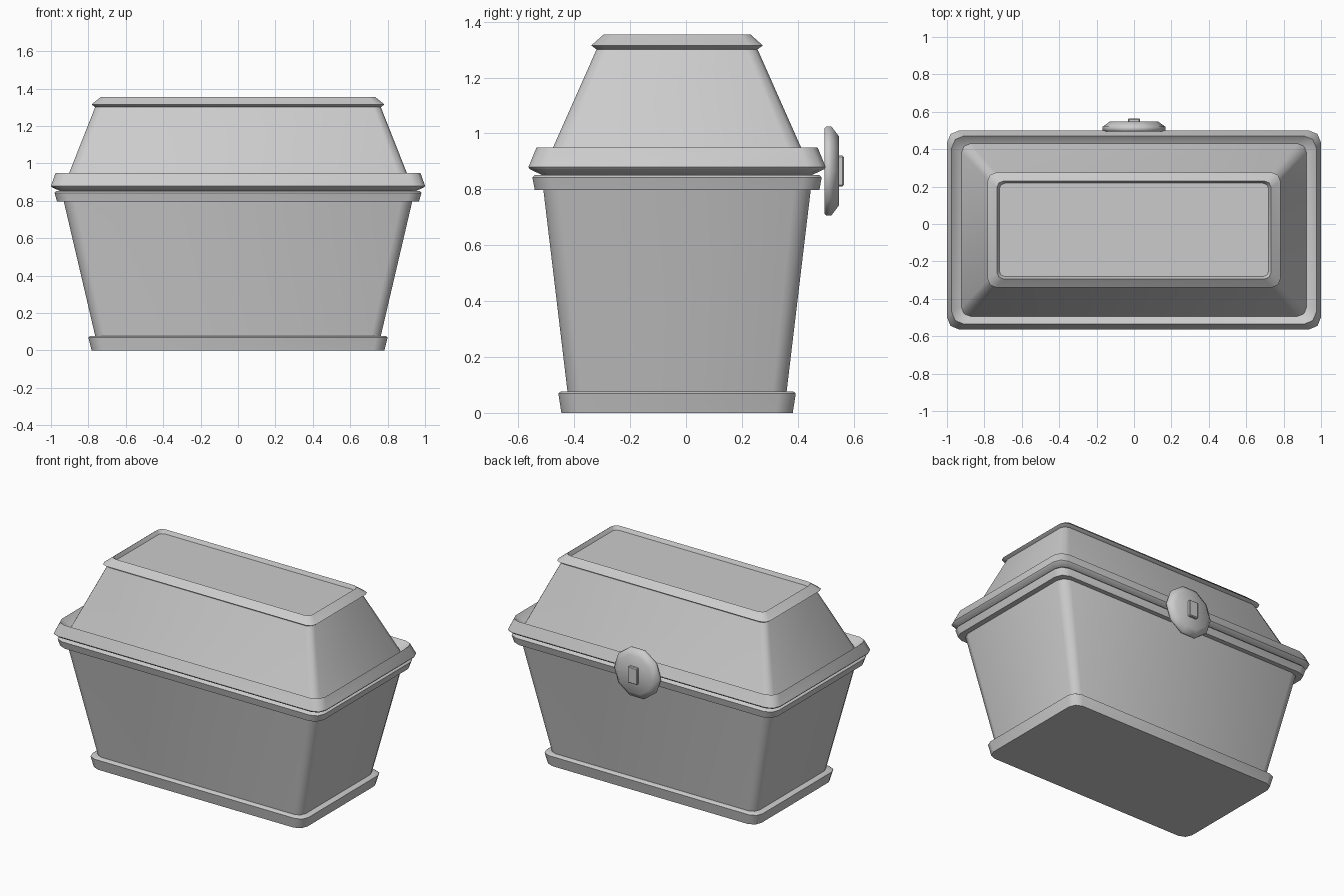
import bpy, bmesh, math

if "Cube" in bpy.data.objects:
    bpy.data.objects.remove(bpy.data.objects["Cube"])

CY = -0.032  # chest centre in y (the clasp sticks out at +y)


def finish(bm, name, angle=47):
    bmesh.ops.recalc_face_normals(bm, faces=bm.faces)
    me = bpy.data.meshes.new(name)
    bm.to_mesh(me)
    bm.free()
    ob = bpy.data.objects.new(name, me)
    bpy.context.collection.objects.link(ob)
    bpy.ops.object.select_all(action='DESELECT')
    ob.select_set(True)
    bpy.context.view_layer.objects.active = ob
    bpy.ops.object.shade_smooth_by_angle(angle=math.radians(angle))
    return ob


def rounded_rect(hx, hy, r, seg=2):
    pts = []
    for i, (sx, sy) in enumerate([(1, 1), (-1, 1), (-1, -1), (1, -1)]):
        for k in range(seg + 1):
            a = math.pi / 2 * (i + k / seg)
            pts.append((sx * (hx - r) + r * math.cos(a), sy * (hy - r) + r * math.sin(a)))
    return pts


def skin(bm, rings):
    n = len(rings[0])
    for a, b in zip(rings, rings[1:]):
        for i in range(n):
            j = (i + 1) % n
            bm.faces.new((a[i], a[j], b[j], b[i]))
    bm.faces.new(rings[0][::-1])
    bm.faces.new(rings[-1])


def loft(name, levels):
    """Stack of rounded rectangles: (z, half x, half y, corner radius)."""
    bm = bmesh.new()
    skin(bm, [[bm.verts.new((x, y + CY, z)) for x, y in rounded_rect(hx, hy, r)]
              for z, hx, hy, r in levels])
    return finish(bm, name)


# Lower half of the chest
loft("base_trim", [(0, .783, .414, .06), (.07, .8, .425, .06), (.077, .79, .415, .055),
                   (.077, .75, .38, .05)])
loft("chest_body", [(.05, .757, .389, .05), (.82, .937, .481, .06)])
loft("body_rim", [(.797, .968, .509, .065), (.843, .981, .518, .065), (.852, .972, .509, .06)])

# Lid with its rim and raised top frame around a sunken panel
loft("lid_rim", [(.85, .945, .48, .06), (.872, .995, .527, .065), (.88, 1.0, .532, .065),
                 (.95, .975, .503, .065), (.9, .925, .455, .05)])
loft("lid_body", [(.88, .93, .475, .05), (1.31, .76, .284, .04)])
loft("lid_top_frame", [(1.295, .755, .28, .035), (1.315, .783, .307, .045),
                       (1.355, .733, .262, .035), (1.33, .72, .25, .03)])

# Round clasp: ten-sided disc with a bevelled outer face
bm = bmesh.new()
skin(bm, [[bm.verts.new((r * math.cos(math.tau * i / 10), y, .866 + r * math.sin(math.tau * i / 10)))
           for i in range(10)]
          for y, r in [(.495, .16), (.502, .168), (.52, .168), (.547, .13)]])
finish(bm, "clasp_disc", 60)

# Small plate on the clasp
bpy.ops.mesh.primitive_cube_add(size=1, location=(0, .548, .866))
plate = bpy.context.object
plate.name = "clasp_plate"
plate.scale = (.066, .034, .11)
bpy.ops.object.transform_apply(location=False, rotation=False, scale=True)
bev = plate.modifiers.new("bevel", 'BEVEL')
bev.width = .005
bev.segments = 1
